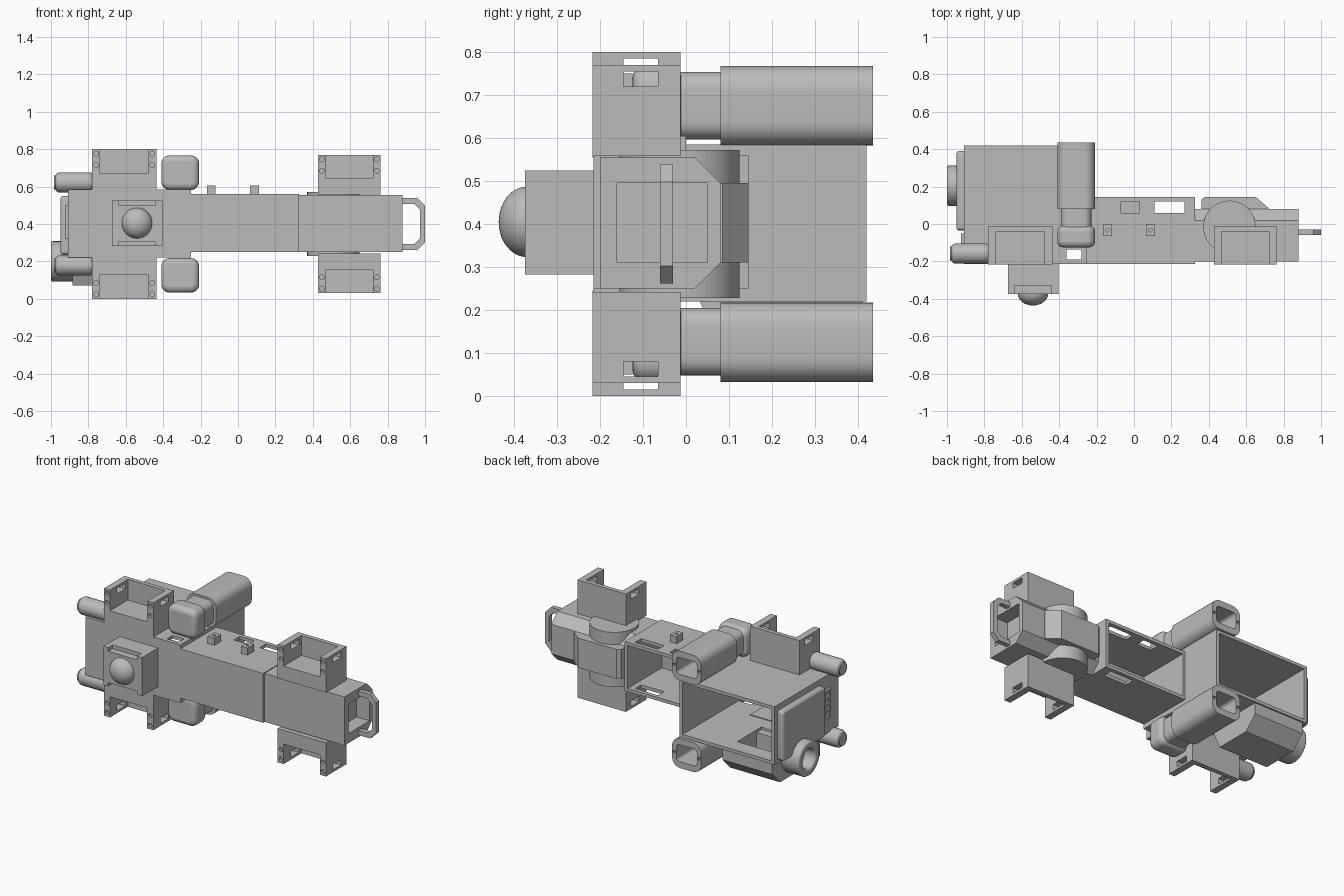
import bpy, bmesh, math
from mathutils import Vector

if "Cube" in bpy.data.objects:
    bpy.data.objects.remove(bpy.data.objects["Cube"], do_unlink=True)

GREY = (0.5, 0.5, 0.5, 1)
grey = bpy.data.materials.new("plain_grey")
grey.use_nodes = True
grey.diffuse_color = GREY
grey.node_tree.nodes["Principled BSDF"].inputs["Base Color"].default_value = GREY
MID = 0.4          # height of the mirror plane for paired parts


def add_prism(bm, pts, axis, lo, hi):
    """Extrude a 2D outline along an axis."""
    def place(p, d):
        return {"x": (d, p[0], p[1]), "y": (p[0], d, p[1]), "z": (p[0], p[1], d)}[axis]
    rings = [[bm.verts.new(place(p, d)) for p in pts] for d in (lo, hi)]
    faces = [bm.faces.new(r) for r in rings]
    n = len(pts)
    for i in range(n):
        j = (i + 1) % n
        faces.append(bm.faces.new((rings[0][i], rings[0][j], rings[1][j], rings[1][i])))
    bmesh.ops.recalc_face_normals(bm, faces=faces)


def rect(x0, x1, y0, y1):
    return [(x0, y0), (x1, y0), (x1, y1), (x0, y1)]


def circle(cx, cy, r, n=32):
    return [(cx + r * math.cos(2 * math.pi * i / n), cy + r * math.sin(2 * math.pi * i / n))
            for i in range(n)]


def rounded(x0, x1, y0, y1, r, n=6):
    pts = []
    corners = [(x1 - r, y1 - r), (x0 + r, y1 - r), (x0 + r, y0 + r), (x1 - r, y0 + r)]
    for k, (cx, cy) in enumerate(corners):
        for i in range(n + 1):
            a = math.pi / 2 * (k + i / n)
            pts.append((cx + r * math.cos(a), cy + r * math.sin(a)))
    return pts


def make(name, prisms):
    bm = bmesh.new()
    for p in prisms:
        add_prism(bm, *p)
    mesh = bpy.data.meshes.new(name)
    bm.to_mesh(mesh)
    bm.free()
    mesh.materials.append(grey)
    ob = bpy.data.objects.new(name, mesh)
    bpy.context.collection.objects.link(ob)
    return ob


def select(ob):
    bpy.ops.object.select_all(action="DESELECT")
    ob.select_set(True)
    bpy.context.view_layer.objects.active = ob


def cut(ob, prisms):
    tool = make("cutter", prisms)
    tool.hide_render = True
    mod = ob.modifiers.new("cut", "BOOLEAN")
    mod.operation, mod.object, mod.solver = "DIFFERENCE", tool, "EXACT"
    select(ob)
    bpy.ops.object.modifier_apply(modifier=mod.name)
    bpy.data.objects.remove(tool, do_unlink=True)
    return ob


def bevel(ob, width, segments=4):
    mod = ob.modifiers.new("round", "BEVEL")
    mod.width, mod.segments, mod.angle_limit = width, segments, math.radians(50)
    return smooth(ob)


def smooth(ob):
    select(ob)
    bpy.ops.object.shade_smooth_by_angle(angle=math.radians(35))
    return ob


def block(x0, x1, y0, y1, z0, z1):
    return (rect(x0, x1, y0, y1), "z", min(z0, z1), max(z0, z1))


# Rear housing, an open-backed shell
housing = make("rear_housing", [block(-.91, -.25, -.215, .42, .22, .585)])
cut(housing, [block(-.89, -.27, -.195, .5, .24, .565)])
cut(housing, [block(-.36, -.28, -.19, -.135, .1, .7), block(-.82, -.58, .08, .32, .2, .25)])

# Middle beam, an open-backed channel
beam = make("middle_beam", [block(-.25, .325, -.215, .145, .25, .56)])
cut(beam, [block(-.235, .305, -.195, .3, .27, .54)])
cut(beam, [block(.11, .27, .06, .12, .1, .7), block(-.07, .03, .06, .12, .5, .7)])
for x in (-.165, .065):
    lug = make("beam_lug", [block(x, x + .046, -.065, 0, .555, .605)])
    cut(lug, [(circle(x + .023, -.033, .009, 12), "z", .58, .65)])

# Front joint with chamfered back, recessed end and raised back panel
section = [(-.2, .25), (.02, .25), (.08, .31), (.08, .495), (.02, .555), (-.2, .555)]
joint = make("front_joint", [(section, "x", .32, .88)])
cut(joint, [block(.79, .95, -.16, .05, .31, .495)])
make("joint_back_panel", [([(.36, .07), (.36, .13), (.38, .145), (.65, .145), (.72, .085),
                           (.72, .07)], "z", .31, .495)])

# Pivot discs above and below the joint
for side in (1, -1):
    z0, z1 = sorted((MID + side * .09, MID + side * .172))
    smooth(make("pivot_disc", [(circle(.51, -.015, .14, 48), "z", z0, z1)]))

# End handle loop
def loop(x1, h, c):
    return [(.8, MID - h), (x1 - c, MID - h), (x1, MID - h + c), (x1, MID + h - c),
            (x1 - c, MID + h), (.8, MID + h)]

handle = make("end_handle", [(loop(1, .138, .04), "y", -.06, -.03)])
cut(handle, [(loop(.972, .108, .03), "y", -.1, 0)])
cut(handle, [block(.75, .86, -.1, 0, .2, .6)])


# Forked brackets with bolt holes and side slots
def bracket(name, x0, x1, base, floor, top, side):
    z = lambda h: MID + side * h
    ob = make(name, [block(x0, x1, -.217, -.013, z(base), z(top))])
    cut(ob, [block(x0 + .042, x1 - .042, -.3, -.04, z(floor), z(top + .1))])
    cut(ob, [block(x0 - .1, x1 + .1, -.145, -.065, z(top - .05), z(top - .015))])
    cut(ob, [(circle(x, z(h), .013, 12), "y", -.3, -.2)
             for x in (x0 + .022, x1 - .022) for h in (top - .025, top - .085)])


for side in (1, -1):
    bracket("rear_bracket", -.78, -.437, .155, .27, .4, side)
    bracket("front_bracket", .427, .763, .158, .245, .37, side)


# Paired thruster pods: rounded cap, narrow neck, hollow rear tube
for side in (1, -1):
    lo, hi = sorted((MID + side * .182, MID + side * .367))
    tube = make("pod_tube", [(rounded(-.41, -.208, lo, hi, .055), "y", .08, .435)])
    cut(tube, [(rounded(-.38, -.238, lo + .04, hi - .04, .02), "y", .2, .5)])
    cut(tube, [(circle(x, (lo + hi) / 2, .009, 10), "y", .41, .5) for x in (-.395, -.223)])
    smooth(tube)
    smooth(make("pod_neck", [(rounded(-.39, -.228, lo + .015, hi - .013, .04), "y", -.06, .1)]))
    bevel(make("pod_cap", [(rounded(-.41, -.208, lo, hi, .045), "y", -.125, -.01)]), .03)

# Paired side canisters
for side in (1, -1):
    z = MID + side * .222
    bevel(make("side_canister", [(circle(-.158, z, .054), "x", -.978, -.77)]), .025)
    smooth(make("canister_collar", [(circle(-.158, z, .038), "x", -.983, -.95)]))

# Outer end plate and vent strip
bevel(make("end_plate", [(rounded(-.035, .39, .235, .55, .02), "x", -.948, -.9)]), .012, 2)
vent = make("vent_strip", [block(-.925, -.9, -.12, -.05, .32, .5)])
cut(vent, [block(-.95, -.912, -.105, -.065, .34 + i * .04, .365 + i * .04) for i in range(4)])

# Lower trough under the housing with its round nozzle
trough = make("lower_trough", [([(.03, .225), (.1, .07), (.33, .07), (.41, .15), (.41, .225)],
                                "x", -.885, -.54)])
cut(trough, [block(-.82, -.58, .13, .31, .1, .3)])
nozzle = make("nozzle", [(circle(.205, .2, .108, 40), "x", -1, -.87)])
cut(nozzle, [(circle(.205, .2, .062), "x", -1.1, -.93)])
bevel(nozzle, .01, 2)

# Front sensor block with notches and dome
sensor = make("sensor_block", [block(-.673, -.405, -.375, -.21, .282, .525)])
cut(sensor, [block(-.64, -.44, -.4, -.33, .502, .6), block(-.64, -.44, -.4, -.33, .2, .305)])
bpy.ops.mesh.primitive_uv_sphere_add(segments=40, ring_count=20, radius=.082,
                                     location=(-.54, -.37, .405))
dome = bpy.context.object
dome.name = "sensor_dome"
dome.scale.y = .8
dome.data.materials.append(grey)
smooth(dome)
